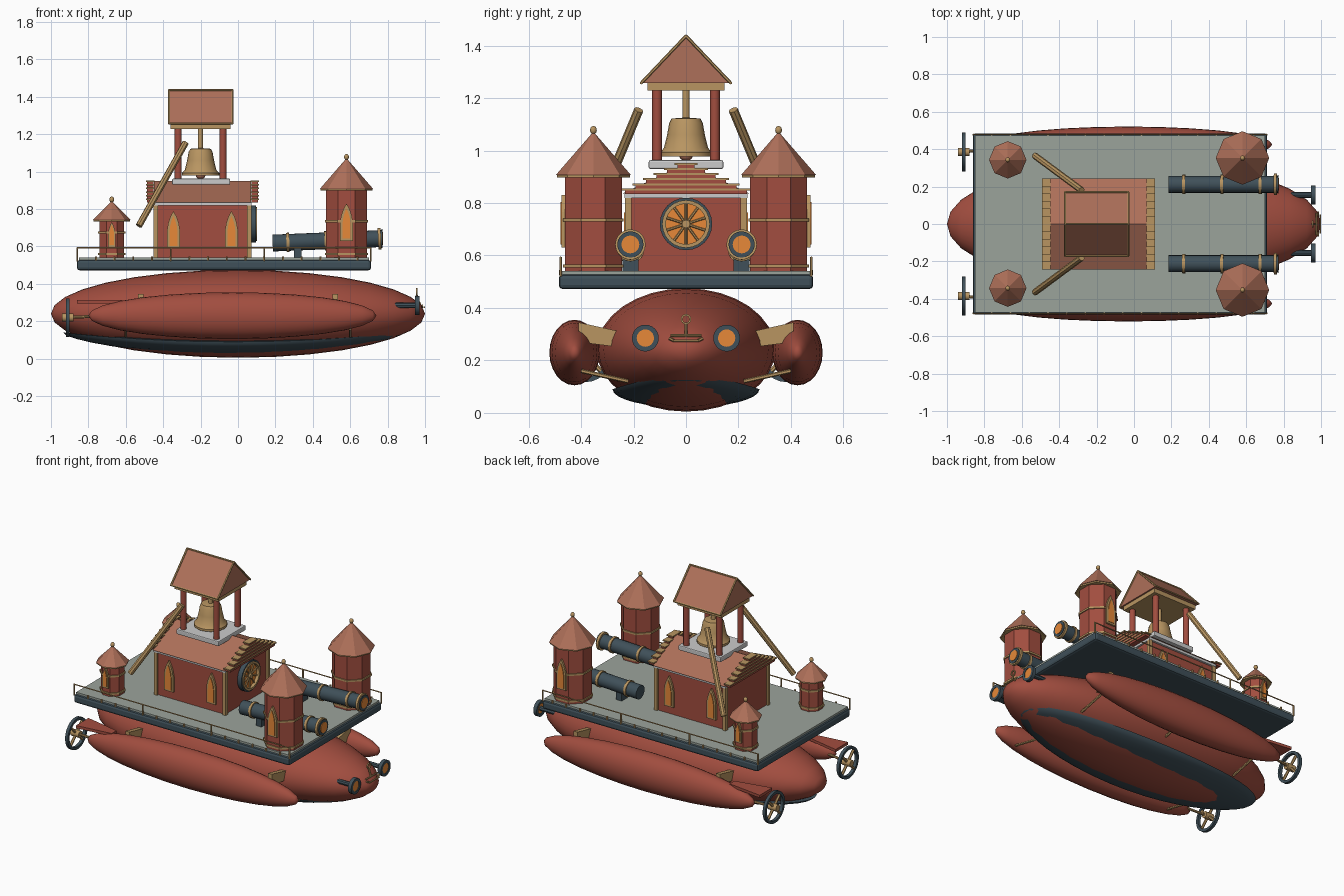
import bpy, bmesh, math
from mathutils import Matrix, Vector

if "Cube" in bpy.data.objects:
    bpy.data.objects.remove(bpy.data.objects["Cube"])


def mat(name, r, g, b):
    m = bpy.data.materials.new(name)
    m.diffuse_color = (r, g, b, 1)
    m.use_nodes = True
    m.node_tree.nodes["Principled BSDF"].inputs["Base Color"].default_value = m.diffuse_color
    return m


RED = mat("red_paint", .36, .075, .05)
ROOF = mat("roof_tile", .42, .16, .10)
TAN = mat("brass", .48, .30, .12)
DARK = mat("dark_steel", .05, .08, .10)
GLOW = mat("orange_glass", .80, .25, .04)
DECK = mat("deck_grey", .33, .37, .33)


def finish(name, bm, m, smooth=None):
    bmesh.ops.recalc_face_normals(bm, faces=bm.faces[:])
    me = bpy.data.meshes.new(name)
    bm.to_mesh(me)
    bm.free()
    o = bpy.data.objects.new(name, me)
    bpy.context.collection.objects.link(o)
    if m:
        me.materials.append(m)
    if smooth:
        bpy.ops.object.select_all(action='DESELECT')
        o.select_set(True)
        bpy.context.view_layer.objects.active = o
        bpy.ops.object.shade_smooth_by_angle(angle=math.radians(smooth))
    return o


def box(name, x0, x1, y0, y1, z0, z1, m, bevel=0):
    bm = bmesh.new()
    bmesh.ops.create_cube(bm, size=1)
    bmesh.ops.scale(bm, vec=(x1 - x0, y1 - y0, z1 - z0), verts=bm.verts)
    bmesh.ops.translate(bm, vec=((x0 + x1) / 2, (y0 + y1) / 2, (z0 + z1) / 2), verts=bm.verts)
    if bevel:
        bmesh.ops.bevel(bm, geom=bm.edges[:], offset=bevel, segments=2, affect='EDGES', profile=.5)
    return finish(name, bm, m)


def tube(name, p, q, r, m, n=16, r2=None, turn=0):
    """Cylinder or cone from p to q."""
    p, q = Vector(p), Vector(q)
    d = q - p
    rot = d.to_track_quat('Z', 'Y').to_matrix().to_4x4() if d.x or d.y else Matrix()
    bm = bmesh.new()
    bmesh.ops.create_cone(bm, cap_ends=True, segments=n, radius1=r, radius2=r if r2 is None else r2,
                          depth=d.length,
                          matrix=Matrix.Translation((p + q) / 2) @ rot @ Matrix.Rotation(turn, 4, 'Z'))
    return finish(name, bm, m, 40 if n > 8 else None)


def ellipsoid(name, c, s, m, u=32, v=16):
    """Ellipsoid whose poles lie along x."""
    bm = bmesh.new()
    bmesh.ops.create_uvsphere(bm, u_segments=u, v_segments=v, radius=1,
                              matrix=Matrix.Translation(c) @ Matrix.Diagonal((*s, 1)) @ Matrix.Rotation(math.pi / 2, 4, 'Y'))
    return finish(name, bm, m, 60)


def lathe(name, pts, c, axis, m, n=24, closed=False):
    """Spin (radius, height) points about an axis through c."""
    bm = bmesh.new()
    rot = Matrix.Rotation(math.pi / 2, 4, 'Y') if axis == 'x' else Matrix()
    rows = [[bm.verts.new(Vector(c) + rot @ Vector((r * math.cos(2 * math.pi * i / n), r * math.sin(2 * math.pi * i / n), h)))
             for i in range(n)] for r, h in pts]
    pairs = list(zip(rows, rows[1:])) + ([(rows[-1], rows[0])] if closed else [])
    for a, b in pairs:
        for i in range(n):
            bm.faces.new((a[i], a[(i + 1) % n], b[(i + 1) % n], b[i]))
    return finish(name, bm, m, 35)


def ring(name, c, r, w, t, m, n=24, axis='x'):
    return lathe(name, [(r - w, -t), (r, -t), (r, t), (r - w, t)], c, axis, m, n, True)


def prism(name, pts, axis, a, b, m):
    """Outline extruded from a to b along the x, y or z axis."""
    place = {'x': lambda u, v: (a, u, v), 'y': lambda u, v: (u, a, v), 'z': lambda u, v: (u, v, a)}[axis]
    bm = bmesh.new()
    f = bm.faces.new([bm.verts.new(place(*p)) for p in pts])
    g = bmesh.ops.extrude_face_region(bm, geom=[f])['geom']
    d = Vector([b - a if k == axis else 0 for k in 'xyz'])
    bmesh.ops.translate(bm, vec=d, verts=[v for v in g if isinstance(v, bmesh.types.BMVert)])
    return finish(name, bm, m)


def lancet(name, x, y, s, z0, z1, w):
    """Pointed window on a wall facing s along y."""
    for part, k, t, m in (("frame", 1, .012, TAN), ("glass", .62, .016, GLOW)):
        h, zb = (z1 - z0) * (.5 + k / 2), z0 + (1 - k) * .03
        half = [(1, 0), (1, .5), (.82, .68), (.5, .84)]
        pts = [(x + w * k * u, zb + h * v) for u, v in half] + [(x, zb + h)]
        pts += [(x - w * k * u, zb + h * v) for u, v in reversed(half)]
        prism(name + "_" + part, pts, 'y', y - s * .02, y + s * t, m)


# Main hull and keel
ellipsoid("hull", (0, 0, .24), (1, .34, .235), RED)
bm = bmesh.new()
bmesh.ops.create_uvsphere(bm, u_segments=40, v_segments=16, radius=1)
bmesh.ops.bisect_plane(bm, geom=bm.verts[:] + bm.edges[:] + bm.faces[:], plane_co=(0, 0, 0), plane_no=(0, 0, 1), clear_outer=True)
bmesh.ops.holes_fill(bm, edges=[e for e in bm.edges if e.is_boundary])
for v in bm.verts:
    x, y, z = v.co
    v.co = (x * .91 - .025, y * .28, .09 + .05 * x * x + .07 * z)
finish("keel", bm, DARK, 40)

# Side pods, fins, wheels and struts
for s in (-1, 1):
    ellipsoid("side_pod", (-.03, s * .425, .23), (.77, .096, .125), RED, 24, 14)
    prism("pod_fin", [(-.86, s * .33), (-.86, s * .46), (-.62, s * .43), (-.62, s * .38)], 'z', .295, .313, RED)
    c = Vector((-.91, s * .385, .22))
    ring("propeller_ring", c, .103, .018, .01, DARK)
    tube("propeller_hub", c - Vector((.03, 0, 0)), c + Vector((.03, 0, 0)), .022, TAN, 12)
    tube("propeller_shaft", c, (-.7, s * .41, .23), .008, TAN, 8)
    for k in range(4):
        a = math.pi / 4 + k * math.pi / 2
        tube("propeller_spoke", c, c + Vector((0, math.cos(a), math.sin(a))) * .09, .009, TAN, 6)
    for x in (-.6, 0, .6):
        tube("lower_strut", (x, s * .22, .12), (x, s * .40, .16), .008, TAN, 6)
    for x in (-.52, .52):
        prism("pod_bracket", [(s * .25, .31), (s * .41, .345), (s * .41, .27), (s * .25, .25)], 'x', x - .015, x + .015, TAN)
    # Bow lamps
    ring("lamp_ring", (.958, s * .155, .285), .051, .018, .012, DARK)
    tube("lamp_glass", (.952, s * .155, .285), (.966, s * .155, .285), .036, GLOW, 24)
    tube("lamp_stem", (.84, s * .155, .285), (.955, s * .155, .285), .015, DARK, 8)

# Anchor on the bow
ring("anchor_eye", (.955, 0, .357), .02, .007, .004, TAN, 16)
tube("anchor_shank", (.955, 0, .34), (.975, 0, .275), .006, TAN, 8)
tube("anchor_bar", (.975, -.06, .295), (.975, .06, .295), .005, TAN, 8)
for s in (-1, 1):
    tube("anchor_arm", (.985, s * .045, .275), (.985, s * .065, .285), .006, TAN, 6)
tube("anchor_foot", (.995, -.05, .275), (.995, .05, .275), .005, TAN, 6)

# Deck with rails
box("deck_rim", -.862, .712, -.485, .485, .472, .528, DARK, .015)
box("deck_floor", -.85, .70, -.472, .472, .52, .54, DECK)
for s in (-1, 1):
    y = s * .478
    tube("rail", (-.86, y, .592), (.71, y, .592), .004, TAN, 6)
    for x in (-.86, -.36, .14, .71):
        tube("rail_post", (x, y, .52), (x, y, .594), .005, TAN, 6)
    for k in range(15):
        tube("rail_stud", (-.76 + k * .1, y, .525), (-.76 + k * .1, y, .545), .006, TAN, 6)

# Central hall
box("hall_walls", -.44, .06, -.22, .22, .535, .83, RED)
box("hall_cornice", -.452, .072, -.234, .234, .82, .838, None)
for x in (-.44, .06):
    for y in (-.22, .22):
        box("hall_corner", x - .012, x + .012, y - .012, y + .012, .535, .825, TAN)
prism("hall_roof", [(-.243, .836), (.243, .836), (0, .95)], 'x', -.45, .07, ROOF)
for x0 in (-.492, .066):
    for k in range(6):
        w, z = .243 - k * .04, .836 + k * .0195
        box("gable_step", x0 + .005, x0 + .041, -w + .01, w - .01, z - .002, z + .013, RED)
        box("gable_cap", x0, x0 + .046, -w, w, z + .012, z + .0195, TAN)
for s in (-1, 1):
    for x in (-.345, -.035):
        lancet("hall_window", x, s * .22, s, .59, .79, .034)

# Rose window
c = Vector((.08, 0, .72))
tube("rose_glass", (.05, 0, .72), (.082, 0, .72), .09, GLOW, 24)
ring("rose_outer_ring", c, .10, .012, .015, DARK)
ring("rose_inner_ring", c + Vector((.006, 0, 0)), .091, .014, .016, TAN)
for k in range(10):
    a = k * math.pi / 5
    tube("rose_spoke", c + Vector((.006, 0, 0)), c + Vector((.006, .082 * math.sin(a), .082 * math.cos(a))), .005, TAN, 6)
tube("rose_boss", (.07, 0, .72), (.1, 0, .72), .016, TAN, 12)

# Bell tower
box("tower_base", -.352, -.042, -.142, .142, .93, .963, None, .006)
for x in (-.32, -.08):
    for y in (-.11, .11):
        tube("tower_post", (x, y, .955), (x, y, 1.24), .019, RED, 12)
box("tower_beam", -.362, -.04, -.146, .146, 1.228, 1.257, TAN)
prism("tower_roof", [(-.168, 1.257), (.168, 1.257), (0, 1.435)], 'x', -.37, -.03, ROOF)
for x in (-.37, -.03):
    for s in (-1, 1):
        tube("roof_trim", (x, s * .17, 1.258), (x, 0, 1.437), .006, TAN, 6)
for y, z in ((-.17, 1.258), (.17, 1.258), (0, 1.437)):
    tube("roof_edge", (-.372, y, z), (-.028, y, z), .006, TAN, 6)
lathe("bell", [(.085, .985), (.1, .978), (.1, .992), (.084, 1.01), (.072, 1.06), (.064, 1.105), (.055, 1.122), (.001, 1.126)],
      (-.2, 0, 0), 'z', TAN, 20)
tube("bell_hanger", (-.2, 0, 1.12), (-.2, 0, 1.235), .014, TAN, 10)
ellipsoid("bell_clapper", (-.2, 0, .98), (.026, .026, .02), ROOF, 12, 8)
for s in (-1, 1):
    tube("leaning_pole", (-.28, s * .18, 1.155), (-.53, s * .365, .71), .018, TAN, 8)

# Octagonal turrets: x, y, body radius, wall top, roof radius, roof top
e = math.pi / 8
for x, y, r, zt, rr, za, band in ((.58, .353, .118, .91, .143, 1.065, .735), (-.675, .343, .072, .745, .1, .838, .675)):
    for s in (-1, 1):
        cy = s * y
        tube("turret_wall", (x, cy, .535), (x, cy, zt), r, RED, 8, turn=e)
        tube("turret_roof", (x, cy, zt - .003), (x, cy, za), rr, ROOF, 8, r2=.006)
        tube("turret_eave", (x, cy, zt - .012), (x, cy, zt - .002), rr * .97, TAN, 8)
        ellipsoid("turret_finial", (x, cy, za + .013), (.013, .013, .016), TAN, 12, 8)
        for z in (band, .56):
            tube("turret_band", (x, cy, z - .006), (x, cy, z + .006), r + .007, TAN, 8, turn=e)
        lancet("turret_window", x, cy + s * r * math.cos(e), s, zt - .28 if r > .1 else .595, zt - .08 if r > .1 else .73, r * .29)

# Deck cannons
for s in (-1, 1):
    a, b = Vector((.185, s * .212, .618)), Vector((.768, s * .212, .642))
    tube("cannon_barrel", a, b, .045, DARK, 20)
    for t in (.14, .49, .84, .98):
        p = a.lerp(b, t)
        d = (b - a).normalized() * .008
        tube("cannon_band", p - d, p + d, .052 if t < .9 else .058, TAN, 20)
    tube("cannon_muzzle", b, b + Vector((.004, 0, 0)), .05, DARK, 20)
    tube("cannon_glow", b, b + Vector((.008, 0, 0)), .034, GLOW, 20)
    box("cannon_cradle", .3, .34, s * .212 - .03, s * .212 + .03, .535, .59, DARK)
